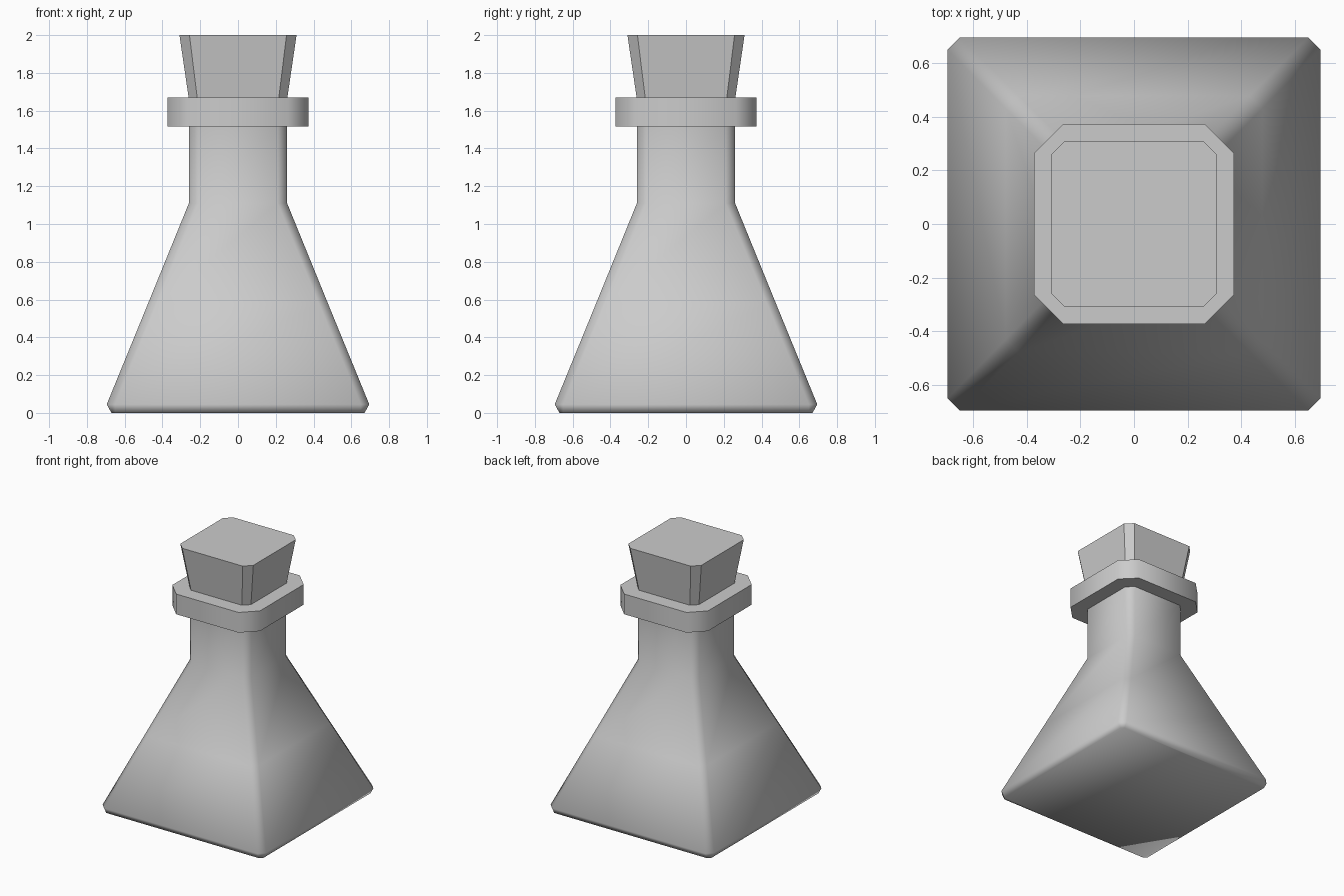
import bpy, bmesh, math

if "Cube" in bpy.data.objects:
    bpy.data.objects.remove(bpy.data.objects["Cube"])


def octagon(h, c):
    # square of half-width h with corners cut back by c
    k = h - c
    return [(h, -k), (h, k), (k, h), (-k, h), (-h, k), (-h, -k), (-k, -h), (k, -h)]


def loft(name, sections, smooth=False, angle=None, cap_top=True):
    # sections: (z, half width, corner cut)
    bm = bmesh.new()
    rings = [[bm.verts.new((x, y, z)) for x, y in octagon(h, c)] for z, h, c in sections]
    for a, b in zip(rings, rings[1:]):
        for i in range(8):
            j = (i + 1) % 8
            bm.faces.new((a[i], a[j], b[j], b[i]))
    bm.faces.new(rings[0][::-1])
    if cap_top:
        bm.faces.new(rings[-1])
    for f in bm.faces:
        f.smooth = smooth
    mesh = bpy.data.meshes.new(name)
    bm.to_mesh(mesh)
    bm.free()
    ob = bpy.data.objects.new(name, mesh)
    bpy.context.collection.objects.link(ob)
    if angle:
        bpy.ops.object.select_all(action='DESELECT')
        ob.select_set(True)
        bpy.context.view_layer.objects.active = ob
        bpy.ops.object.shade_smooth_by_angle(angle=math.radians(angle))
    return ob


# Flared flask body with straight neck, smooth all over
loft("bottle_body", [(0, 0.67, 0.02), (0.045, 0.695, 0.045), (0.575, 0.478, 0.048),
                     (1.11, 0.26, 0.05), (1.52, 0.26, 0.05)], smooth=True, cap_top=False)

# Lip ring around the neck
loft("neck_collar", [(1.515, 0.372, 0.107), (1.67, 0.372, 0.107)], angle=60)

# Tapered faceted stopper
loft("stopper", [(1.66, 0.26, 0.045), (2.0, 0.31, 0.053)])
